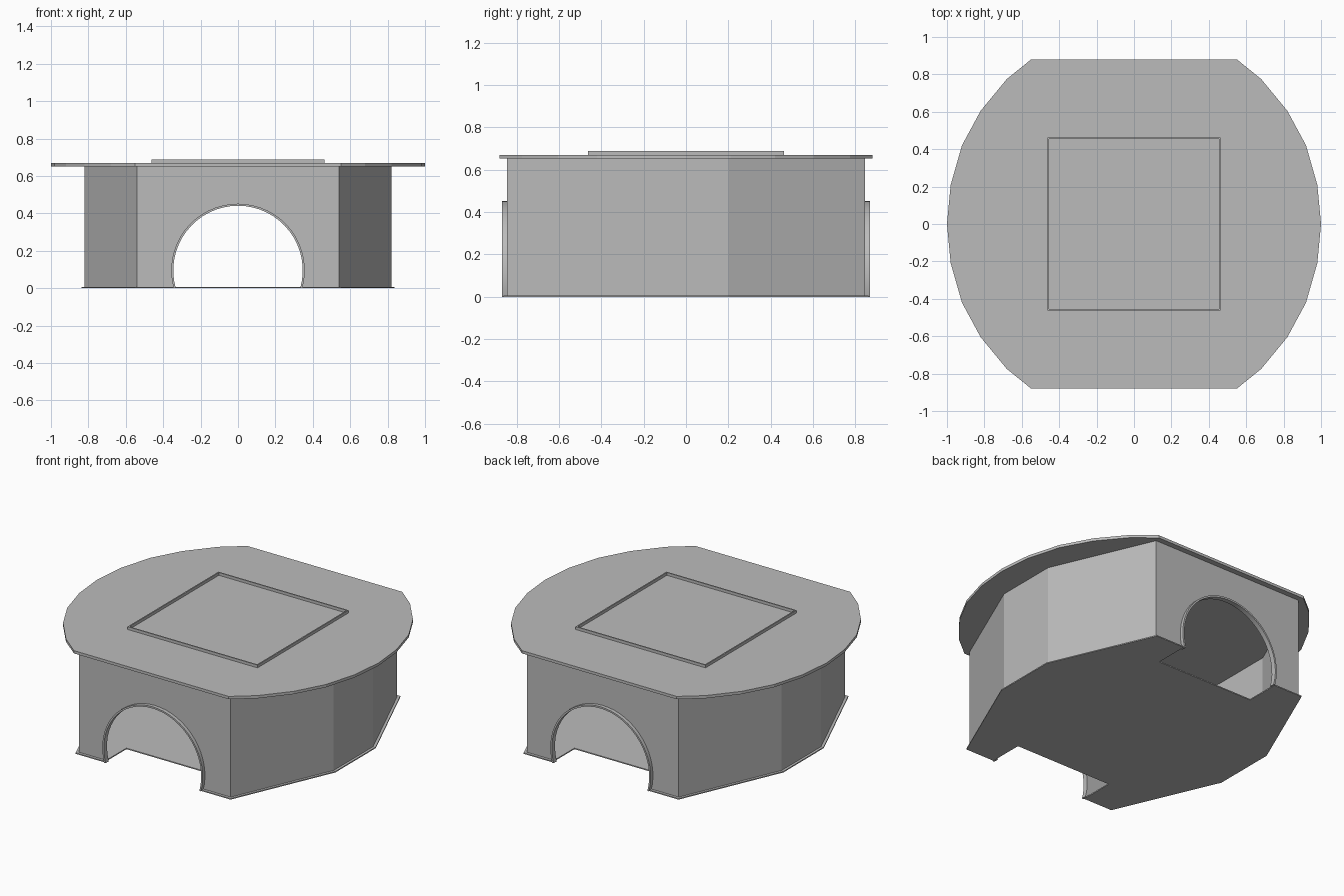
import bpy, bmesh, math
from mathutils import Matrix

if "Cube" in bpy.data.objects:
    bpy.data.objects.remove(bpy.data.objects["Cube"], do_unlink=True)

grey = bpy.data.materials.new("mid grey")
grey.use_nodes = True
grey.diffuse_color = (0.5, 0.5, 0.5, 1)
grey.node_tree.nodes["Principled BSDF"].inputs["Base Color"].default_value = (0.5, 0.5, 0.5, 1)

ARCH_Z, ARCH_R = 0.095, 0.348


def finish(bm, name):
    bmesh.ops.recalc_face_normals(bm, faces=bm.faces)
    mesh = bpy.data.meshes.new(name)
    bm.to_mesh(mesh)
    bm.free()
    mesh.materials.append(grey)
    obj = bpy.data.objects.new(name, mesh)
    bpy.context.collection.objects.link(obj)
    return obj


def four_way(quarter):
    """Mirror a quarter outline (front centre round to the +x side) into a loop."""
    half = quarter + [(x, -y) for x, y in reversed(quarter) if y]
    return half + [(-x, -y) for x, y in half]


def extrude_up(bm, face, height):
    up = bmesh.ops.extrude_face_region(bm, geom=[face])["geom"]
    verts = [v for v in up if isinstance(v, bmesh.types.BMVert)]
    bmesh.ops.translate(bm, verts=verts, vec=(0, 0, height))


def prism(name, points, z0, z1):
    bm = bmesh.new()
    face = bm.faces.new([bm.verts.new((x, y, z0)) for x, y in points])
    extrude_up(bm, face, z1 - z0)
    return finish(bm, name)


def band(name, outer, inner, z0, z1):
    """Hollow upright band between two matching outlines."""
    bm = bmesh.new()
    rings = [[bm.verts.new((x, y, z)) for x, y in pts]
             for pts, z in ((outer, z0), (outer, z1), (inner, z1), (inner, z0))]
    n = len(outer)
    for a, b in zip(rings, rings[1:] + rings[:1]):
        for i in range(n):
            j = (i + 1) % n
            bm.faces.new((a[i], a[j], b[j], b[i]))
    return finish(bm, name)


# Wall ring with an arch cut through front and back
wall = band("wall", four_way([(0.54, -0.845), (0.82, -0.2)]),
            four_way([(0.535, -0.837), (0.812, -0.198)]), 0.004, 0.655)
bm = bmesh.new()
bmesh.ops.create_cone(bm, cap_ends=True, segments=48, radius1=ARCH_R, radius2=ARCH_R,
                      depth=3, matrix=Matrix.Translation((0, 0, ARCH_Z)) @ Matrix.Rotation(math.pi / 2, 4, "X"))
cutter = finish(bm, "arch_cutter")
cutter.hide_render = True
cutter.hide_set(True)
cut = wall.modifiers.new("arch opening", "BOOLEAN")
cut.operation = "DIFFERENCE"
cut.object = cutter
cut.solver = "EXACT"

# Floor plate with a notch behind each arch
prism("floor", four_way([(0.345, -0.64), (0.345, -0.862), (0.55, -0.862), (0.836, -0.205)]), 0, 0.007)

# Overhanging roof plate
prism("roof", four_way([(0.55, -0.88), (0.68, -0.775), (0.82, -0.605),
                        (0.92, -0.42), (0.98, -0.21), (1, 0)]), 0.652, 0.67)

# Low square frame on the roof
band("roof_frame", four_way([(0.462, -0.462)]), four_way([(0.454, -0.454)]), 0.665, 0.688)

# Arch trims, open at the floor
start = math.asin(-ARCH_Z / ARCH_R)
steps = 32
for name, side in (("front_arch_trim", -1), ("back_arch_trim", 1)):
    bm = bmesh.new()
    sections = []
    for i in range(steps + 1):
        a = start + (math.pi - 2 * start) * i / steps
        sections.append([bm.verts.new((r * math.cos(a), side * y, max(0, ARCH_Z + r * math.sin(a))))
                         for r, y in ((0.346, 0.836), (0.346, 0.868), (0.357, 0.868), (0.357, 0.836))])
    for s, t in zip(sections, sections[1:]):
        for k in range(4):
            m = (k + 1) % 4
            bm.faces.new((s[k], s[m], t[m], t[k]))
    bm.faces.new(sections[0])
    bm.faces.new(sections[-1])
    trim = finish(bm, name)
    bpy.context.view_layer.objects.active = trim
    bpy.ops.object.select_all(action="DESELECT")
    trim.select_set(True)
    bpy.ops.object.shade_smooth_by_angle(angle=math.radians(30))
